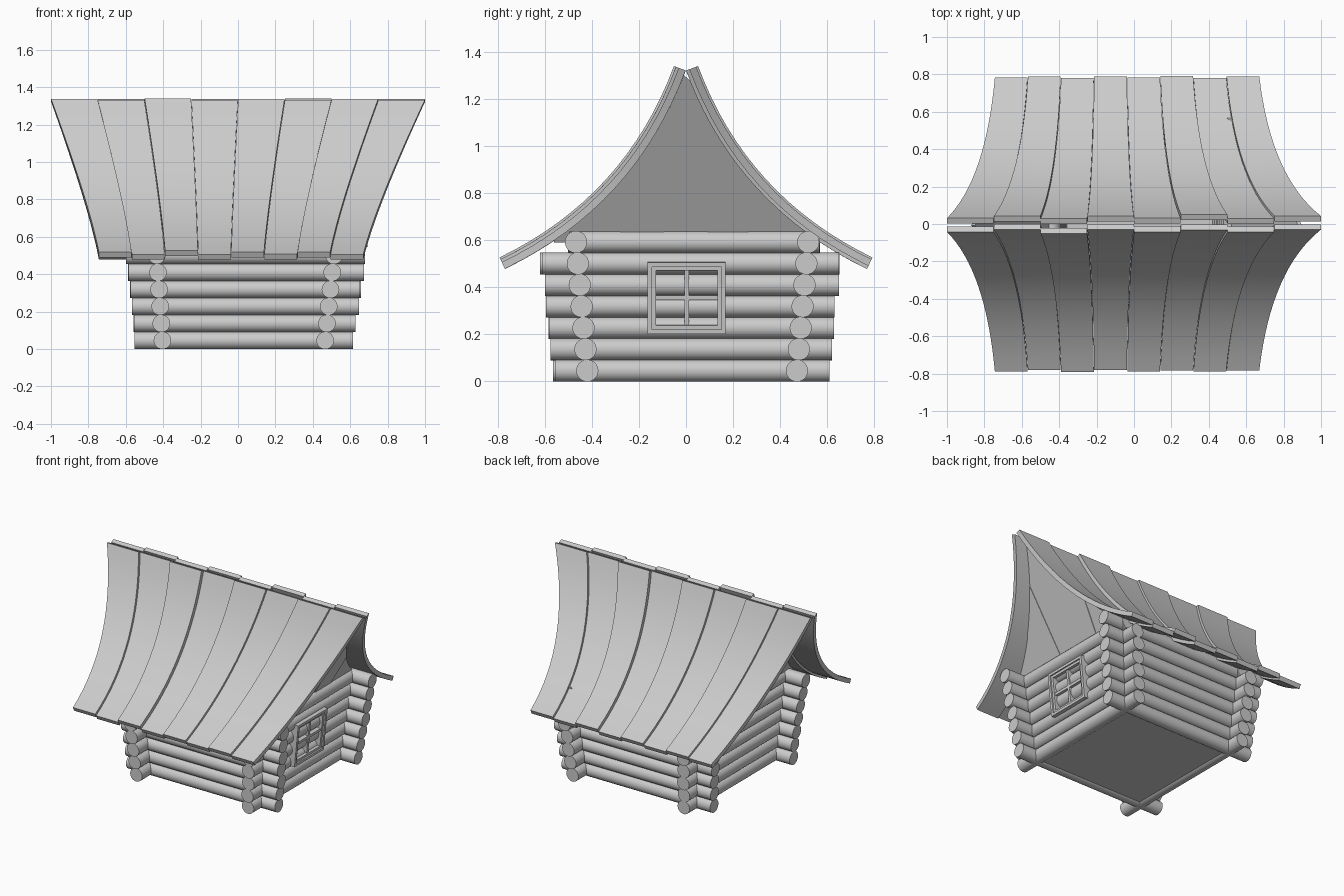
import bpy, bmesh, math, random
from mathutils import Vector, Matrix

if "Cube" in bpy.data.objects:
    bpy.data.objects.remove(bpy.data.objects["Cube"])
random.seed(4)


def make(name, bm):
    bmesh.ops.recalc_face_normals(bm, faces=bm.faces)
    me = bpy.data.meshes.new(name)
    bm.to_mesh(me)
    bm.free()
    ob = bpy.data.objects.new(name, me)
    bpy.context.collection.objects.link(ob)
    return ob


def skin(name, rings):
    """Closed strip through rings of equal point count."""
    bm = bmesh.new()
    rs = [[bm.verts.new(p) for p in r] for r in rings]
    n = len(rs[0])
    for a, b in zip(rs, rs[1:]):
        for k in range(n):
            bm.faces.new((a[k], a[(k + 1) % n], b[(k + 1) % n], b[k]))
    bm.faces.new(rs[0])
    bm.faces.new(rs[-1])
    return make(name, bm)


def log(name, a, b, r=0.047, sides=28):
    a, b = Vector(a), Vector(b)
    bm = bmesh.new()
    m = Matrix.Translation((a + b) / 2) @ (b - a).to_track_quat('Z', 'Y').to_matrix().to_4x4()
    bmesh.ops.create_cone(bm, cap_ends=True, segments=sides, radius1=r, radius2=r,
                          depth=(b - a).length, matrix=m)
    return make(name, bm)


def box(name, lo, hi):
    lo, hi = Vector(lo), Vector(hi)
    bm = bmesh.new()
    bmesh.ops.create_cube(bm, size=1, matrix=Matrix.Translation((lo + hi) / 2)
                          @ Matrix.Diagonal((*(hi - lo), 1)))
    return make(name, bm)


# Log walls: seven courses leaning slightly outward, crossing at the corners
for i in range(7):
    z = 0.046 + 0.091 * i
    j = lambda: random.uniform(-0.006, 0.006)
    front, back = -0.419 - 0.008 * i, 0.471 + 0.008 * i
    left, right = -0.404 - 0.006 * i, 0.466 + 0.0095 * i
    x0, x1 = -0.55 - 0.01 * i, 0.62 + 0.012 * i
    y0, y1 = -0.56 - 0.011 * i, 0.605 + 0.01 * i
    if i == 6:
        y0, y1 = -0.50, 0.57
    for nm, y in (("front", front), ("back", back)):
        log(f"{nm}_wall_log_{i}", (x0 + j(), y, z), (x1 + j(), y, z))
    for nm, x in (("left", left), ("right", right)):
        log(f"{nm}_wall_log_{i}", (x, y0 + j(), z), (x, y1 + j(), z))

# Floor
box("floor", (-0.42, -0.43, 0.012), (0.48, 0.485, 0.05))

# Roof underside curve in (y, z)
A, C, B = Vector((0, 1.32)), Vector((0.213, 0.745)), Vector((0.768, 0.477))


def curve(t):
    return A * (1 - t) ** 2 + C * 2 * t * (1 - t) + B * t * t


def normal(t):
    d = ((C - A) * (1 - t) + (B - C) * t).normalized()
    return Vector((-d.y, d.x))


def edge_x(i, t):
    """Plank seam i (0..8): wide at the ridge, narrower at the eave."""
    w = 1 - 0.47 * t + 0.178 * t * t
    return (-1 + 0.25 * i) * w - 0.037 * (1 - w) / 0.292


# Curved roof planks, alternating low and raised, on both slopes
for side, nm in ((-1, "front"), (1, "back")):
    for i in range(8):
        raised = (i % 2 == 0) == (side < 0)
        off = 0.014 if raised else 0.0
        if (side, i) in ((-1, 2), (1, 5)):
            off = 0.022
        off += random.uniform(0, 0.003)
        rings = []
        for k in range(17):
            t = k / 16
            lo = curve(t) + normal(t) * off
            hi = lo + normal(t) * 0.031
            xa, xb = edge_x(i, t) + 0.001, edge_x(i + 1, t) - 0.001
            rings.append([(xa, side * lo.x, lo.y), (xb, side * lo.x, lo.y),
                          (xb, side * hi.x, hi.y), (xa, side * hi.x, hi.y)])
        skin(f"{nm}_roof_plank_{i}", rings)


# Height of the roof underside above a given y
def roof_z(y):
    a, b = B.x - 2 * C.x, 2 * C.x
    t = (-b + math.sqrt(b * b + 4 * a * abs(y))) / (2 * a)
    return curve(t).y + 0.004


# Gable boards leaning outward at both ends
seams = [(-0.56, -0.56), (-0.275, -0.297), (-0.09, -0.118), (0.09, 0.1), (0.262, 0.283), (0.56, 0.56)]
for s, nm, base, lean in ((1, "right", 0.515, 0.54), (-1, "left", 0.445, 0.60)):
    for i in range(5):
        step = 0.004 * (i % 2)
        rings = []
        for k in range(9):
            f = k / 8
            yb = seams[i][0] * (1 - f) + seams[i + 1][0] * f
            yt = seams[i][1] * (1 - f) + seams[i + 1][1] * f
            zt = max(roof_z(yt), 0.6)
            xb, xt = base + step, base + step + (zt - 0.59) * lean
            rings.append([(s * (xb - 0.02), yb, 0.59), (s * xb, yb, 0.59),
                          (s * xt, yt, zt), (s * (xt - 0.02), yt, zt)])
        skin(f"{nm}_gable_board_{i}", rings)


# Window on the right wall: stepped frame with crossed bars
def frame(name, y0, y1, z0, z1, w, x0, x1):
    return [box(name + "_left", (x0, y0, z0), (x1, y0 + w, z1)),
            box(name + "_right", (x0, y1 - w, z0), (x1, y1, z1)),
            box(name + "_bottom", (x0, y0 + w, z0), (x1, y1 - w, z0 + w)),
            box(name + "_top", (x0, y0 + w, z1 - w), (x1, y1 - w, z1))]


parts = frame("window_frame", -0.163, 0.168, 0.205, 0.508, 0.018, -0.03, 0.032)
parts += frame("window_sash", -0.145, 0.15, 0.223, 0.49, 0.017, -0.03, 0.022)
parts.append(box("window_bar_upright", (-0.03, -0.006, 0.24), (0.014, 0.013, 0.475)))
parts.append(box("window_bar_cross", (-0.03, -0.128, 0.347), (0.014, 0.133, 0.366)))
tilt = (Matrix.Translation((0.54, 0, 0.356)) @ Matrix.Rotation(0.1, 4, 'Y')
        @ Matrix.Translation((0, 0, -0.356)))
for p in parts:
    p.data.transform(tilt)

# Smooth shading with crisp edges
for o in bpy.data.objects:
    o.select_set(True)
    bpy.context.view_layer.objects.active = o
bpy.ops.object.shade_smooth_by_angle(angle=math.radians(35))
